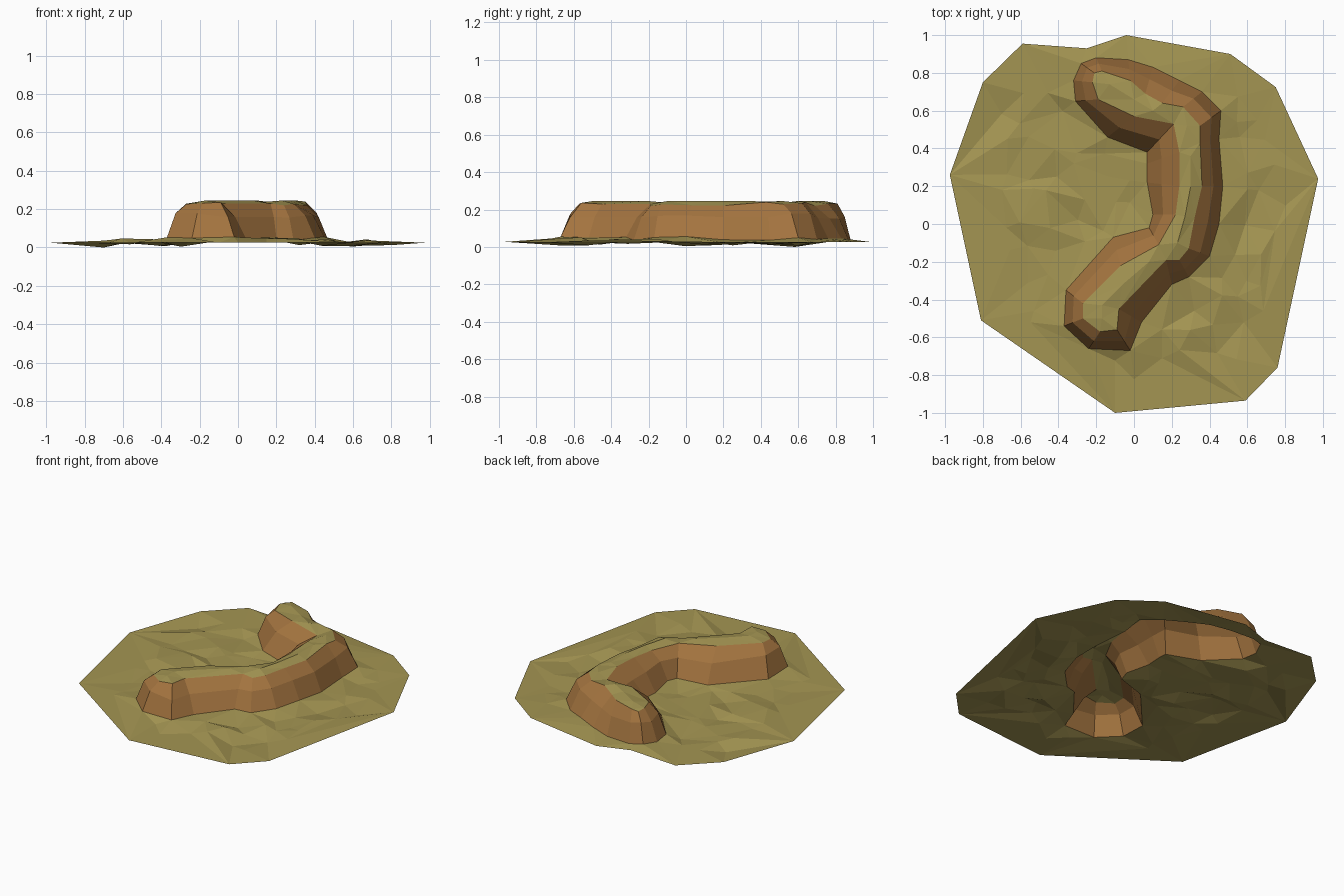
import bpy, bmesh, random
from mathutils import Vector
from mathutils.geometry import delaunay_2d_cdt

if "Cube" in bpy.data.objects:
    bpy.data.objects.remove(bpy.data.objects["Cube"])

random.seed(7)


def material(name, rgb):
    m = bpy.data.materials.new(name)
    m.diffuse_color = (*rgb, 1)
    m.use_nodes = True
    m.node_tree.nodes["Principled BSDF"].inputs["Base Color"].default_value = m.diffuse_color
    return m


grass = material("dry_grass", (0.37, 0.30, 0.085))
earth = material("bare_earth", (0.37, 0.175, 0.05))


def build(name, verts, faces, mat):
    me = bpy.data.meshes.new(name)
    me.from_pydata(verts, [], faces)
    me.materials.append(mat)
    bm = bmesh.new()
    bm.from_mesh(me)
    bm.normal_update()
    bmesh.ops.reverse_faces(bm, faces=[f for f in bm.faces if f.normal.z < 0])
    bm.to_mesh(me)
    bm.free()
    ob = bpy.data.objects.new(name, me)
    bpy.context.collection.objects.link(ob)


def inside(p, poly):
    hit = False
    for a, b in zip(poly, poly[1:] + poly[:1]):
        if (a[1] > p[1]) != (b[1] > p[1]):
            if p[0] < (b[0] - a[0]) * (p[1] - a[1]) / (b[1] - a[1]) + a[0]:
                hit = not hit
    return hit


def edge_distance(p, poly):
    best = 9
    for a, b in zip(poly, poly[1:] + poly[:1]):
        a, d = Vector(a[:2]), Vector(b[:2]) - Vector(a[:2])
        t = max(0, min(1, (Vector(p[:2]) - a).dot(d) / d.length_squared))
        best = min(best, (a + d * t - Vector(p[:2])).length)
    return best


def sheet(name, loops, points, keep, mat):
    """Triangulate closed loops plus loose points, keeping chosen faces."""
    pts, edges = [], []
    for loop in loops:
        n, k = len(pts), len(loop)
        pts += loop
        edges += [(n + i, n + (i + 1) % k) for i in range(k)]
    pts += points
    co, _, faces, orig, _, _ = delaunay_2d_cdt(
        [Vector(p[:2]) for p in pts], edges, [], 0, 1e-5)
    verts = [(c.x, c.y, pts[o[0]][2] if o else 0.025) for c, o in zip(co, orig)]
    faces = [f for f in faces if keep(sum((co[i] for i in f), Vector((0, 0))) / len(f))]
    build(name, verts, faces, mat)


# Outline of the ground
border = [(-.59, .955), (-.25, .93), (-.04, 1), (.51, .9), (.75, .725), (.975, .24),
          (.76, -.76), (.59, -.935), (-.1, -1), (-.81, -.51), (-.975, .26), (-.8, .75)]
border = [(x, y, .025) for x, y in border]

# Winding ridge: foot x, y paired with crest x, y
ridge = [(-.28, .85, -.21, .80), (-.20, .88, -.17, .81), (-.03, .87, -.02, .76),
         (.10, .83, .06, .69), (.24, .76, .15, .64), (.36, .70, .26, .62),
         (.46, .60, .35, .52), (.45, .45, .35, .43), (.47, .20, .36, .20),
         (.45, .0, .32, .03), (.40, -.17, .29, -.13), (.29, -.28, .24, -.19),
         (.20, -.32, .17, -.19), (.04, -.52, -.08, -.45), (-.02, -.67, -.09, -.56),
         (-.24, -.66, -.18, -.57), (-.37, -.54, -.27, -.50), (-.36, -.35, -.27, -.42),
         (-.11, -.07, -.07, -.22), (.08, -.02, .13, -.11), (.10, .05, .22, .05),
         (.07, .22, .24, .20), (.07, .32, .24, .38), (.07, .38, .21, .53),
         (-.14, .46, 0, .57), (-.31, .65, -.19, .66), (-.32, .76, -.22, .75)]
foot, middle, crest = [], [], []
for fx, fy, cx, cy in ridge:
    fz, cz = random.uniform(.035, .06), random.uniform(.218, .243)
    foot.append((fx, fy, fz))
    middle.append((fx + .45 * (cx - fx), fy + .45 * (cy - fy), random.uniform(.15, .18)))
    crest.append((cx, cy, cz))

# Bumpy ground around the ridge
bumps = []
step = .14
for i in range(-7, 8):
    for j in range(-7, 8):
        p = (step * (i + random.uniform(-.35, .35)), step * (j + random.uniform(-.35, .35)))
        if inside(p, border) and not inside(p, foot) and \
                edge_distance(p, border) > .13 and edge_distance(p, foot) > .05:
            z = random.choice([.025, .025, .025, random.uniform(.004, .02), random.uniform(.03, .056)])
            bumps.append((*p, z))
bumps[5] = (*bumps[5][:2], 0)
sheet("ground", [border, foot], bumps,
      lambda c: inside(c, border) and not inside(c, foot), grass)

# Earth walls of the ridge
n = len(ridge)
walls = [(r * n + i, r * n + (i + 1) % n, (r + 1) * n + (i + 1) % n, (r + 1) * n + i)
         for r in range(2) for i in range(n)]
build("ridge_walls", foot + middle + crest, walls, earth)

# Grassy top of the ridge
spine = [(-.13, .74), (0, .66), (.10, .60), (.28, .52), (.30, .36), (.30, .2), (.27, .04),
         (.23, -.10), (.08, -.20), (-.06, -.32), (-.17, -.43), (-.17, -.50)]
sheet("ridge_top", [crest], [(x, y, .245) for x, y in spine],
      lambda c: inside(c, crest), grass)
